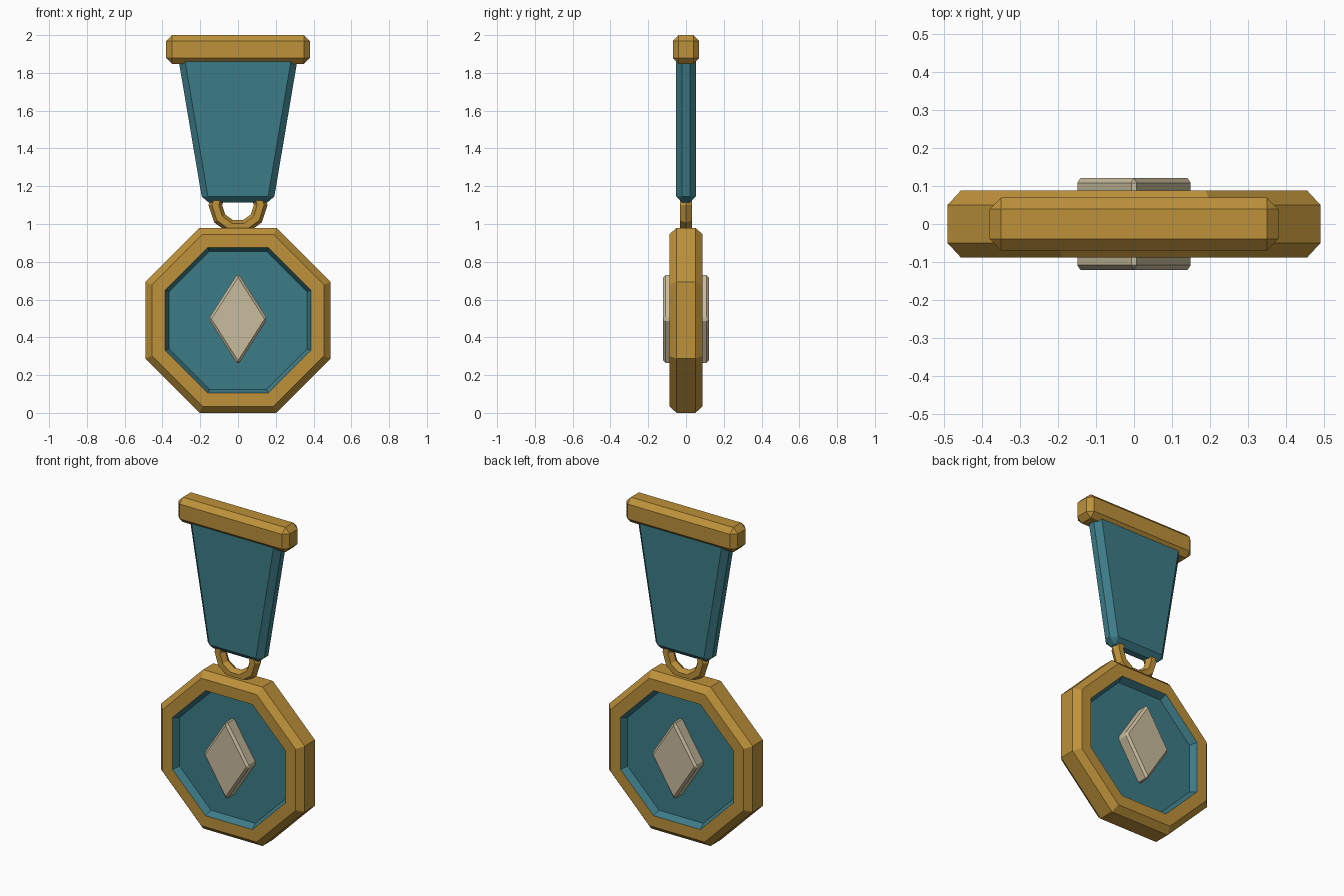
import bpy, bmesh, math

default = bpy.data.objects.get("Cube")
if default:
    bpy.data.objects.remove(default, do_unlink=True)


def material(name, rgb):
    mat = bpy.data.materials.new(name)
    mat.use_nodes = True
    mat.diffuse_color = (*rgb, 1)
    bsdf = mat.node_tree.nodes["Principled BSDF"]
    bsdf.inputs["Base Color"].default_value = (*rgb, 1)
    bsdf.inputs["Roughness"].default_value = 0.7
    return mat


gold = material("gold", (0.51, 0.285, 0.042))
teal = material("teal", (0.046, 0.2, 0.245))
ivory = material("ivory", (0.58, 0.5, 0.34))


def finish(name, bm, mats):
    bmesh.ops.recalc_face_normals(bm, faces=bm.faces)
    mesh = bpy.data.meshes.new(name)
    bm.to_mesh(mesh)
    bm.free()
    for mat in mats:
        mesh.materials.append(mat)
    obj = bpy.data.objects.new(name, mesh)
    bpy.context.collection.objects.link(obj)
    return obj


def prism(name, outline, half_depth, chamfer, mat):
    """Chamfered slab from an (x, z) outline."""
    bm = bmesh.new()
    front = [bm.verts.new((x, -half_depth, z)) for x, z in outline]
    back = [bm.verts.new((x, half_depth, z)) for x, z in outline]
    bm.faces.new(front)
    bm.faces.new(back)
    n = len(outline)
    for i in range(n):
        j = (i + 1) % n
        bm.faces.new((front[i], front[j], back[j], back[i]))
    obj = finish(name, bm, [mat])
    bevel = obj.modifiers.new("chamfer", "BEVEL")
    bevel.width = chamfer
    bevel.segments = 1
    bevel.limit_method = "NONE"
    return obj


# Octagonal medal: concentric loops given as (apothem, y), front to back
centre_z, sides = 0.49, 8
half = [(0.365, -0.047), (0.386, -0.088), (0.455, -0.088), (0.49, -0.05)]
profile = half + [(a, -y) for a, y in reversed(half)]
bm = bmesh.new()
loops = []
for apothem, y in profile:
    radius = apothem / math.cos(math.pi / sides)
    angles = [2 * math.pi * (i + 0.5) / sides for i in range(sides)]
    loops.append([bm.verts.new((radius * math.cos(t), y,
                                centre_z + radius * math.sin(t))) for t in angles])
for cap in (loops[0], loops[-1]):
    bm.faces.new(cap).material_index = 1
last = len(loops) - 2
for k in range(last + 1):
    for i in range(sides):
        j = (i + 1) % sides
        face = bm.faces.new((loops[k][i], loops[k][j], loops[k + 1][j], loops[k + 1][i]))
        face.material_index = 1 if k in (0, last) else 0  # recess walls
finish("medal", bm, [gold, teal])

# Diamond emblem running through the medal
w, h, mid = 0.156, 0.244, 0.497
prism("diamond_emblem", [(w, mid), (0, mid + h), (-w, mid), (0, mid - h)],
      0.121, 0.013, ivory)

# Hanging ring
bpy.ops.mesh.primitive_torus_add(major_radius=0.12, minor_radius=0.036,
                                 major_segments=10, minor_segments=6,
                                 location=(0, 0, 1.1), rotation=(math.pi / 2, 0, 0))
ring = bpy.context.object
ring.name = "hanging_ring"
ring.data.materials.append(gold)

# Tapered ribbon, its top tucked inside the bar
prism("ribbon", [(-0.187, 1.113), (0.187, 1.113), (0.325, 1.93), (-0.325, 1.93)],
      0.053, 0.033, teal)

# Top bar
prism("top_bar", [(-0.38, 1.847), (0.38, 1.847), (0.38, 2), (-0.38, 2)],
      0.07, 0.031, gold)
